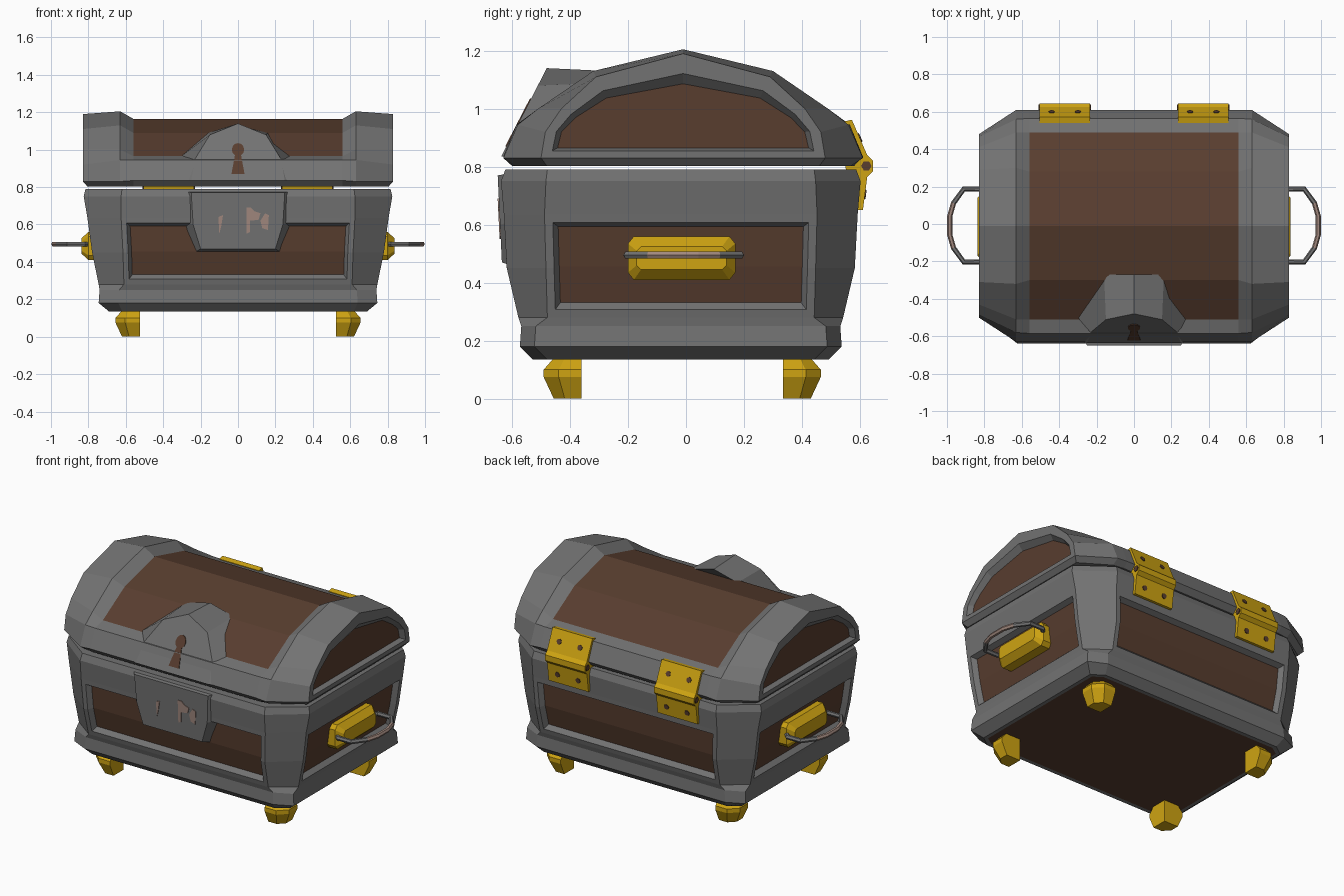
import bpy, bmesh, math
from mathutils import Matrix, Vector

cube = bpy.data.objects.get("Cube")
if cube:
    bpy.data.objects.remove(cube, do_unlink=True)


def material(name, rgb):
    m = bpy.data.materials.new(name)
    m.use_nodes = True
    m.diffuse_color = (*rgb, 1)
    m.node_tree.nodes["Principled BSDF"].inputs["Base Color"].default_value = (*rgb, 1)
    return m


GREY = material("iron grey", (0.17, 0.17, 0.17))
BROWN = material("dark wood", (0.098, 0.047, 0.028))
GOLD = material("gold", (0.62, 0.37, 0.006))
WORN = material("worn pink", (0.36, 0.25, 0.21))


def loft(bm, rings, caps=True):
    """Skin a row of closed rings and return their vertices."""
    vs = [[bm.verts.new(p) for p in ring] for ring in rings]
    n = len(vs[0])
    for a, b in zip(vs, vs[1:]):
        for i in range(n):
            j = (i + 1) % n
            bm.faces.new((a[i], a[j], b[j], b[i]))
    if caps:
        bm.faces.new(vs[0])
        bm.faces.new(vs[-1])
    return vs


def fix_normals(bm):
    bmesh.ops.recalc_face_normals(bm, faces=bm.faces[:])
    bm.normal_update()


def finish(bm, name, *mats):
    fix_normals(bm)
    me = bpy.data.meshes.new(name)
    bm.to_mesh(me)
    bm.free()
    for m in mats:
        me.materials.append(m)
    ob = bpy.data.objects.new(name, me)
    bpy.context.scene.collection.objects.link(ob)
    return ob


def solid(name, rings, mat):
    bm = bmesh.new()
    loft(bm, rings)
    return finish(bm, name, mat)


def octagon(X, Y, cx, cy):
    return [(X, -cy), (X, cy), (cx, Y), (-cx, Y), (-X, cy), (-X, -cy), (-cx, -Y), (cx, -Y)]


# Chest body: flared octagonal shell with sunken wooden panels
BODY_Y = -0.018
levels = [(0.135, 0.69, 0.51, 0.62, 0.46), (0.18, 0.745, 0.555, 0.64, 0.505),
          (0.25, 0.74, 0.55, 0.635, 0.5), (0.28, 0.745, 0.56, 0.61, 0.46),
          (0.45, 0.78, 0.6, 0.615, 0.465), (0.635, 0.805, 0.61, 0.625, 0.47),
          (0.75, 0.825, 0.62, 0.625, 0.465), (0.79, 0.815, 0.605, 0.62, 0.46)]
bm = bmesh.new()
loft(bm, [[(x, y + BODY_Y, z) for x, y in octagon(*size)] for z, *size in levels])
fix_normals(bm)
panels = []
for f in bm.faces:
    c = f.calc_center_median()
    if 0.28 < c.z < 0.635 and min(abs(c.x), abs(c.y - BODY_Y)) < 0.1:
        panels.append(f)
bmesh.ops.inset_region(bm, faces=panels, thickness=0.028, use_even_offset=True, use_boundary=True)
bm.normal_update()
bmesh.ops.inset_region(bm, faces=panels, thickness=0.018, depth=-0.03,
                       use_even_offset=True, use_boundary=True)
floor = min(bm.faces, key=lambda f: f.calc_center_median().z)
bmesh.ops.inset_individual(bm, faces=[floor], thickness=0.025)
for f in panels + [floor]:
    f.material_index = 1
finish(bm, "chest_body", GREY, BROWN)

# Lid: arched sections along x, raised iron rims around a wooden top
LID_Y = -0.01
middle = [(0, 1.165), (0.29, 1.09), (0.5, 0.965), (0.575, 0.945), (0.62, 0.835), (0.59, 0.803)]
rim = [(0, 1.205), (0.31, 1.13), (0.5, 1.0), (0.57, 0.945), (0.62, 0.83), (0.58, 0.803)]
end = [(0, 1.19), (0.3, 1.11), (0.42, 1.0), (0.475, 0.92), (0.49, 0.83), (0.47, 0.803)]


def arch(x, half, bottom_x=None):
    row = [(-y, z) for y, z in reversed(half)] + half[1:]
    ring = [Vector((x, y + LID_Y, z)) for y, z in row]
    ring[0].x = ring[-1].x = bottom_x or x
    return ring


def recess(bm, face, move):
    """Replace a face by a smaller moved copy joined to its border."""
    old = list(face.verts)
    new = [bm.verts.new(move(v.co)) for v in old]
    bm.faces.remove(face)
    for i in range(len(old)):
        j = (i + 1) % len(old)
        bm.faces.new((old[i], old[j], new[j], new[i]))
    return bm.faces.new(new)


bm = bmesh.new()
rings = loft(bm, [arch(-0.83, end, -0.805), arch(-0.63, rim), arch(-0.56, middle),
                  arch(0.56, middle), arch(0.63, rim), arch(0.83, end, 0.805)], caps=False)
for f in bm.faces:
    c = f.calc_center_median()
    f.material_index = int(abs(c.x) < 0.1 and c.z > 0.96 and abs(c.y - LID_Y) < 0.5)
for s, ring in ((-1, rings[0]), (1, rings[-1])):
    bm.faces.new((ring[0], ring[1], ring[-2], ring[-1]))
    cap = bm.faces.new(ring[1:-1])
    cap = recess(bm, cap, lambda v: Vector((v.x, LID_Y + (v.y - LID_Y) * 0.92,
                                            0.855 + (v.z - 0.83) * 0.74)))
    cap = recess(bm, cap, lambda v: Vector((v.x - s * 0.03, LID_Y + (v.y - LID_Y) * 0.96,
                                            0.865 + (v.z - 0.855) * 0.83)))
    cap.material_index = 1
finish(bm, "lid", GREY, BROWN)


# Lock plates on lid and body
def mirrored(half):
    return half + [(-p[0], *p[1:]) for p in reversed(half) if p[0]]


def lid_slope(z):
    return -0.64 + (z - 0.83) * 0.516


def body_slope(z):
    return -0.635 - (z - 0.47) * 0.048


front = mirrored([(0.25, 0.835), (0.23, 0.95), (0.15, 1.08), (0, 1.14)])
back = mirrored([(0.32, -0.6, 0.835), (0.31, -0.5, 0.96), (0.16, -0.27, 1.09), (0, -0.27, 1.13)])
solid("lid_lock_plate", [[(x, lid_slope(z), z) for x, z in front], back], GREY)
front = mirrored([(0.25, 0.77), (0.24, 0.6), (0.2, 0.47)])
back = mirrored([(0.31, 0.785), (0.31, 0.62), (0.23, 0.45)])
solid("body_lock_plate", [[(x, body_slope(z), z) for x, z in front],
                          [(x, -0.57, z) for x, z in back]], GREY)


def plate(name, outline, slope, mat):
    solid(name, [[(x, slope(z) + d, z) for x, z in outline] for d in (-0.004, 0.004)], mat)


# Keyhole and worn spots
angles = [math.radians(a) for a in range(-60, 241, 30)]
hole = [(0.033 * math.cos(a), 1.0 + 0.035 * math.sin(a)) for a in angles]
plate("keyhole", hole + [(-0.035, 0.87), (0.035, 0.87)], lid_slope, BROWN)
plate("worn_spot_small", [(-0.1, 0.55), (-0.09, 0.59), (-0.08, 0.65), (-0.105, 0.64)],
      body_slope, WORN)
plate("worn_spot_tall", [(0.045, 0.55), (0.065, 0.56), (0.065, 0.62), (0.11, 0.625),
                         (0.12, 0.66), (0.09, 0.67), (0.07, 0.69), (0.045, 0.69)],
      body_slope, WORN)
plate("worn_spot_side", [(0.13, 0.58), (0.16, 0.57), (0.165, 0.65), (0.145, 0.66), (0.12, 0.62)],
      body_slope, WORN)

# Hinges with pins and screws
profile = [(0.54, 0.955), (0.572, 0.962), (0.625, 0.84), (0.645, 0.82), (0.645, 0.785),
           (0.625, 0.765), (0.61, 0.65), (0.57, 0.65), (0.55, 0.8)]


def disc(bm, centre, axis, radius, depth, sides):
    turn = Vector((0, 0, 1)).rotation_difference(Vector(axis)).to_matrix().to_4x4()
    bmesh.ops.create_cone(bm, cap_ends=True, segments=sides, radius1=radius, radius2=radius,
                          depth=depth, matrix=Matrix.Translation(centre) @ turn)


for s, side in ((1, "left"), (-1, "right")):
    solid(side + "_hinge", [[(s * x, y, z) for y, z in profile] for x in (0.235, 0.505)], GOLD)
    bm = bmesh.new()
    disc(bm, (s * 0.37, 0.622, 0.803), (1, 0, 0), 0.018, 0.28, 6)
    for dx in (-0.07, 0.07):
        disc(bm, (s * 0.37 + dx, 0.599, 0.9), (0, 0.122, 0.053), 0.016, 0.008, 8)
        disc(bm, (s * 0.37 + dx, 0.617, 0.705), (0, 0.115, -0.015), 0.016, 0.008, 8)
    finish(bm, side + "_hinge_pin_and_screws", BROWN)

    # Side handles: faceted mount and bent bar
    mount = [(0.74, 0.185, 0.075, 0.165, 0.05), (0.8, 0.185, 0.075, 0.165, 0.05),
             (0.838, 0.155, 0.04, 0.14, 0.025)]
    solid(side + "_handle_mount", [[(s * x, y - 0.015, z + 0.485) for y, z in octagon(*size)]
                                   for x, *size in mount], GOLD)
    half = [(0.79, 0.16), (0.82, 0.195), (0.91, 0.195), (0.965, 0.12), (0.985, 0.05)]
    path = [Vector((x, y, 0)) for x, y in half] + [Vector((x, -y, 0)) for x, y in reversed(half)]
    rings = []
    for i, p in enumerate(path):
        t = (path[min(i + 1, len(path) - 1)] - path[max(i - 1, 0)]).normalized()
        out = Vector((t.y, -t.x, 0)) * 0.014
        ring = [p + out * math.cos(a) + Vector((0, 0, 0.014 * math.sin(a)))
                for a in (k * math.tau / 6 for k in range(6))]
        rings.append([(s * v.x, v.y - 0.008, v.z + 0.495) for v in ring])
    bm = bmesh.new()
    loft(bm, rings)
    for f in bm.faces:
        f.material_index = int(abs(f.calc_center_median().y + 0.008) < 0.1)
    finish(bm, side + "_handle_bar", GREY, WORN)

    # Feet: pentagonal studs with a vertical inner corner
    for t, place in ((-1, "front"), (1, "back")):
        rings = []
        for z, w in ((0, 0.095), (0.075, 0.13), (0.1, 0.13), (0.14, 0.095)):
            m = w * 0.6
            foot = [(0, 0), (w, 0), (w, m), (m, w), (0, w)]
            rings.append([(s * (0.525 + x), t * (0.348 + y) - 0.013, z) for x, y in foot])
        solid(place + "_" + side + "_foot", rings, GOLD)
